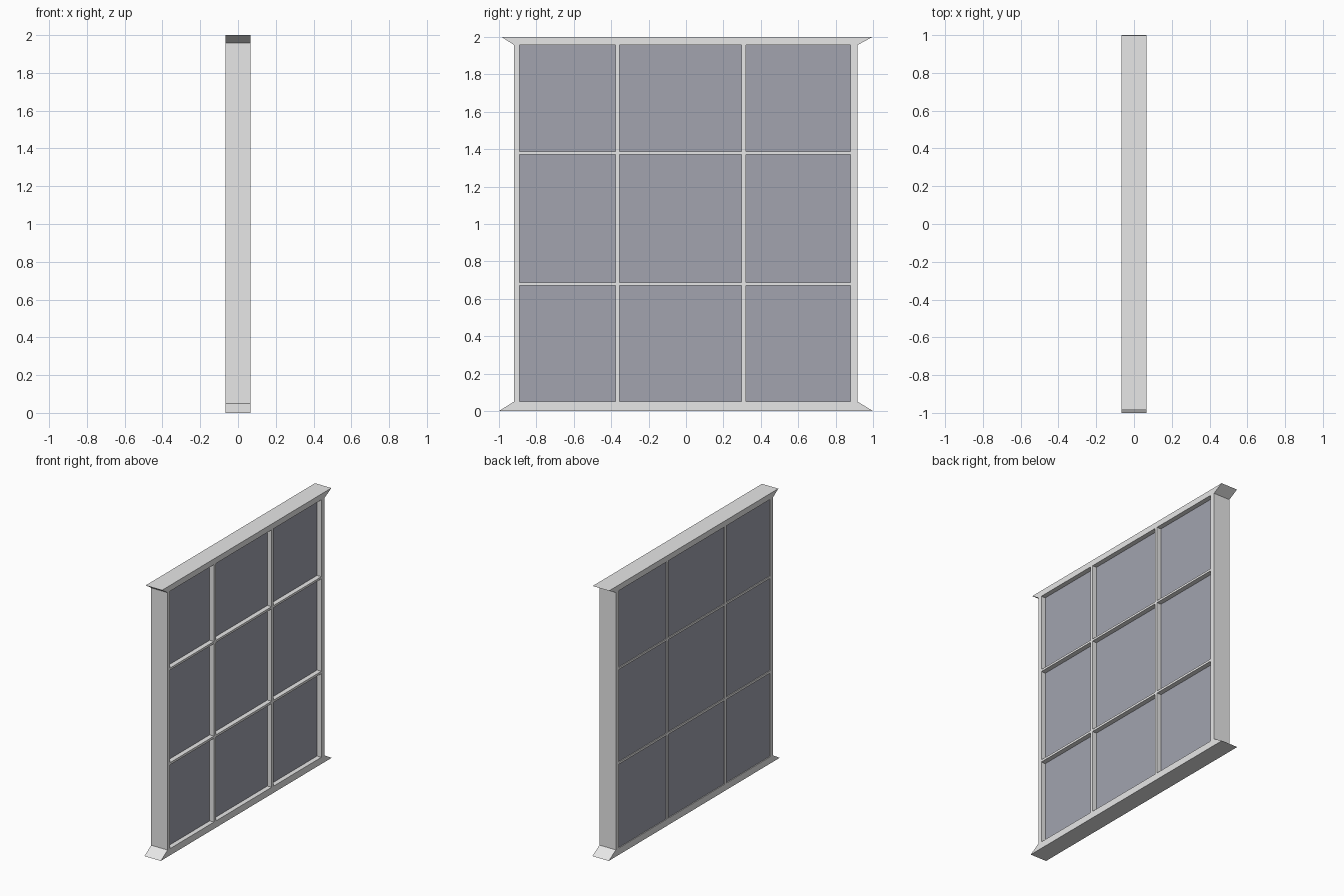
import bpy, bmesh

if "Cube" in bpy.data.objects:
    bpy.data.objects.remove(bpy.data.objects["Cube"])

D = 0.067  # half depth of the frame


def material(name, rgb):
    m = bpy.data.materials.new(name)
    m.diffuse_color = (*rgb, 1)
    m.use_nodes = True
    m.node_tree.nodes["Principled BSDF"].inputs["Base Color"].default_value = m.diffuse_color
    return m


FRAME = material("pale grey frame", (0.8, 0.8, 0.8))
GLASS = material("blue grey glass", (0.36, 0.37, 0.43))


def prism(name, profile, x0, x1, mat):
    """Extrude a y-z outline from x0 to x1."""
    bm = bmesh.new()
    face = bm.faces.new([bm.verts.new((x0, y, z)) for y, z in profile])
    ext = bmesh.ops.extrude_face_region(bm, geom=[face])
    moved = [v for v in ext["geom"] if isinstance(v, bmesh.types.BMVert)]
    bmesh.ops.translate(bm, verts=moved, vec=(x1 - x0, 0, 0))
    bmesh.ops.recalc_face_normals(bm, faces=bm.faces[:])
    me = bpy.data.meshes.new(name)
    bm.to_mesh(me)
    bm.free()
    me.materials.append(mat)
    ob = bpy.data.objects.new(name, me)
    bpy.context.collection.objects.link(ob)
    return ob


def box(name, y0, y1, z0, z1, x0, x1, mat):
    return prism(name, [(y0, z0), (y1, z0), (y1, z1), (y0, z1)], x0, x1, mat)


# Flared head and sill
prism("head", [(-0.985, 2), (-0.92, 1.957), (0.917, 1.957), (0.997, 2)], -D, D, FRAME)
prism("sill", [(-1, 0), (1, 0), (0.917, 0.05), (-0.92, 0.05)], -D, D, FRAME)

# Side jambs
box("left_jamb", -0.92, -0.89, 0.05, 1.957, -D, D, FRAME)
box("right_jamb", 0.88, 0.917, 0.05, 1.957, -D, D, FRAME)

# Glazing bars
ys = [(-0.89, -0.377), (-0.355, 0.298), (0.32, 0.88)]
zs = [(0.05, 0.67), (0.687, 1.372), (1.388, 1.957)]
for i in range(2):
    box(f"upright_bar_{i}", ys[i][1], ys[i + 1][0], 0.05, 1.957, -D, D, FRAME)
    for j, (y0, y1) in enumerate(ys):
        box(f"cross_bar_{i}_{j}", y0, y1, zs[i][1], zs[i + 1][0], -D, D, FRAME)

# Panes, set close to the back of the frame
for i, (y0, y1) in enumerate(ys):
    for j, (z0, z1) in enumerate(zs):
        box(f"pane_{i}_{j}", y0, y1, z0, z1, -D + 0.006, D - 0.035, GLASS)
